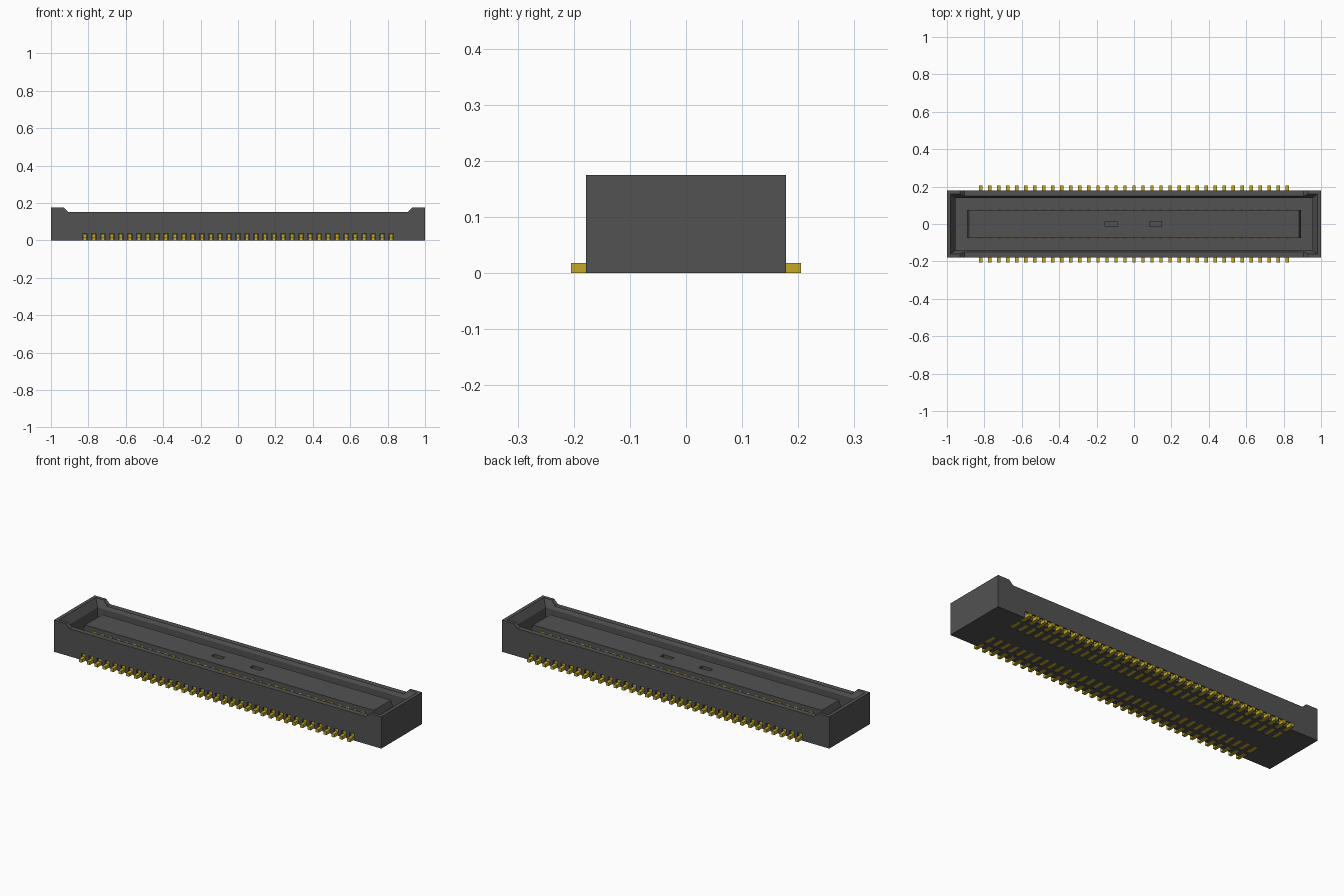
import bpy, bmesh

if "Cube" in bpy.data.objects:
    bpy.data.objects.remove(bpy.data.objects["Cube"], do_unlink=True)


def material(name, rgb):
    m = bpy.data.materials.new(name)
    m.use_nodes = True
    m.diffuse_color = (*rgb, 1)
    bsdf = next(n for n in m.node_tree.nodes if n.type == 'BSDF_PRINCIPLED')
    bsdf.inputs["Base Color"].default_value = (*rgb, 1)
    return m


PLASTIC = material("dark grey plastic", (0.085, 0.085, 0.085))
GOLD = material("gold metal", (0.55, 0.40, 0.02))


def finish(name, bm, mat):
    bmesh.ops.recalc_face_normals(bm, faces=bm.faces)
    me = bpy.data.meshes.new(name)
    bm.to_mesh(me)
    bm.free()
    me.materials.append(mat)
    ob = bpy.data.objects.new(name, me)
    bpy.context.collection.objects.link(ob)
    return ob


def loft(bm, sections):
    """Join a stack of equal-sided loops into one closed solid."""
    loops = [[bm.verts.new(p) for p in s] for s in sections]
    n = len(loops[0])
    for a, b in zip(loops, loops[1:]):
        for i in range(n):
            j = (i + 1) % n
            bm.faces.new((a[i], a[j], b[j], b[i]))
    bm.faces.new(loops[0][::-1])
    bm.faces.new(loops[-1])


def rect(x0, x1, y0, y1, z):
    return [(x0, y0, z), (x1, y0, z), (x1, y1, z), (x0, y1, z)]


def box(bm, x0, x1, y0, y1, z0, z1):
    y0, y1 = sorted((y0, y1))
    loft(bm, [rect(x0, x1, y0, y1, z0), rect(x0, x1, y0, y1, z1)])


def cut(target, bm):
    """Subtract a solid from the target and discard the cutter."""
    cutter = finish("cutter", bm, PLASTIC)
    cutter.hide_render = True
    mod = target.modifiers.new("cut", 'BOOLEAN')
    mod.operation, mod.solver, mod.object = 'DIFFERENCE', 'EXACT', cutter
    bpy.context.view_layer.objects.active = target
    bpy.ops.object.modifier_apply(modifier=mod.name)
    bpy.data.objects.remove(cutter, do_unlink=True)


PIN_X = [(i - 17) * 0.0482 for i in range(35)]
SIDES = (-1, 1)

# Housing: long block with raised ends
half = [(1, 0), (1, 0.175), (0.93, 0.175), (0.907, 0.152)]
outline = half + [(-x, z) for x, z in reversed(half)]
bm = bmesh.new()
loft(bm, [[(x, y, z) for x, z in outline] for y in (-0.178, 0.178)])
housing = finish("housing", bm, PLASTIC)

# Open cavity with a bevelled mouth
bm = bmesh.new()
loft(bm, [rect(-x, x, -y, y, z) for x, y, z in
          ((0.955, 0.14, 0.045), (0.955, 0.14, 0.135),
           (0.98, 0.16, 0.175), (0.98, 0.16, 0.2))])
cut(housing, bm)

# Slots under the housing: outer notches and inner pockets
bm = bmesh.new()
for x in PIN_X:
    for s in SIDES:
        box(bm, x - 0.013, x + 0.013, s * 0.143, s * 0.2, -0.02, 0.036)
        box(bm, x - 0.013, x + 0.013, s * 0.06, s * 0.128, -0.02, 0.03)
cut(housing, bm)

# Central tongue with sloped ends and two small recesses
bm = bmesh.new()
loft(bm, [rect(-x, x, -0.075, 0.075, z) for x, z in
          ((0.893, 0.04), (0.893, 0.11), (0.882, 0.14))])
tongue = finish("tongue", bm, PLASTIC)
bm = bmesh.new()
for x in (-0.122, 0.115):
    box(bm, x - 0.033, x + 0.033, -0.013, 0.013, 0.11, 0.16)
cut(tongue, bm)

# Solder feet: flat tab with an upright heel inside each notch
bm = bmesh.new()
for x in PIN_X:
    for s in SIDES:
        profile = [(0.144, 0), (0.205, 0), (0.205, 0.018),
                   (0.172, 0.018), (0.172, 0.035), (0.144, 0.035)]
        loft(bm, [[(x + dx, s * y, z) for y, z in profile] for dx in (-0.009, 0.009)])
finish("solder_feet", bm, GOLD)

# Contact bases in the inner pockets
bm = bmesh.new()
for x in PIN_X:
    for s in SIDES:
        box(bm, x - 0.01, x + 0.01, s * 0.062, s * 0.126, 0.002, 0.031)
finish("contact_bases", bm, GOLD)

# Contact blades along both flanks of the tongue
bm = bmesh.new()
for x in PIN_X:
    for s in SIDES:
        box(bm, x - 0.008, x + 0.008, s * 0.07, s * 0.077, 0.04, 0.118)
finish("contact_blades", bm, GOLD)
